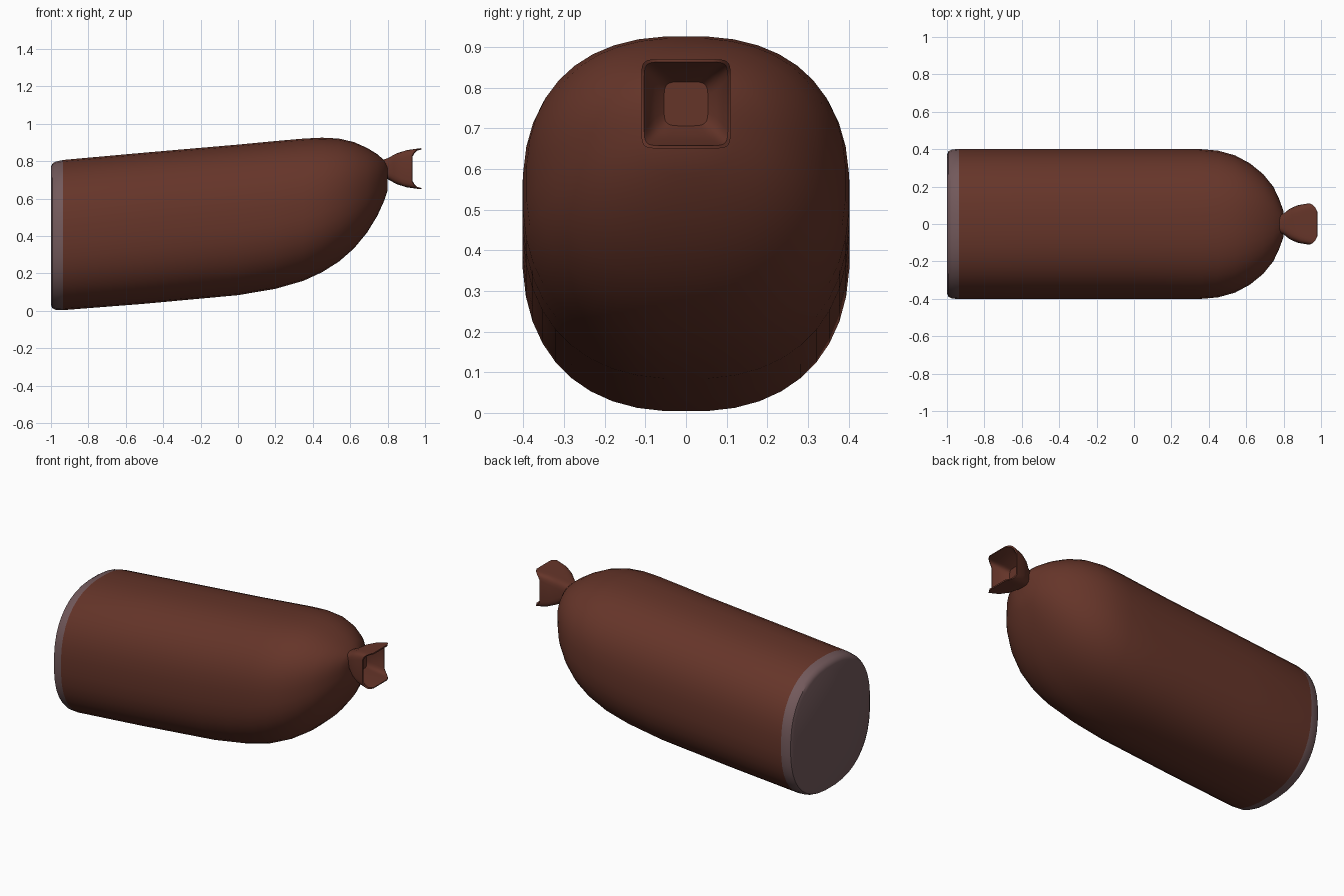
import bpy, bmesh, math

if "Cube" in bpy.data.objects:
    bpy.data.objects.remove(bpy.data.objects["Cube"])


def material(name, rgb):
    m = bpy.data.materials.new(name)
    m.diffuse_color = (*rgb, 1)
    m.use_nodes = True
    m.node_tree.nodes["Principled BSDF"].inputs["Base Color"].default_value = m.diffuse_color
    return m


def section(cz, ry, rz, power, sides):
    """Rounded-square outline in the y-z plane."""
    pts = []
    for i in range(sides):
        a = 2 * math.pi * (i + 0.5) / sides
        c, s = math.cos(a), math.sin(a)
        y = math.copysign(abs(c) ** (2 / power), c) * ry
        z = math.copysign(abs(s) ** (2 / power), s) * rz
        pts.append((y, cz + z))
    return pts


def loft(name, rings, mats, pick=lambda x: 0, angle=35):
    """Skin a list of vertex rings and close both ends."""
    bm = bmesh.new()
    loops = [[bm.verts.new(p) for p in ring] for ring in rings]
    n = len(loops[0])
    for a, b in zip(loops, loops[1:]):
        for i in range(n):
            j = (i + 1) % n
            bm.faces.new((a[i], a[j], b[j], b[i]))
    bm.faces.new(loops[0])
    bm.faces.new(loops[-1])
    bmesh.ops.recalc_face_normals(bm, faces=bm.faces)
    for f in bm.faces:
        f.material_index = pick(f.calc_center_median().x)
    me = bpy.data.meshes.new(name)
    bm.to_mesh(me)
    bm.free()
    for m in mats:
        me.materials.append(m)
    ob = bpy.data.objects.new(name, me)
    bpy.context.collection.objects.link(ob)
    bpy.ops.object.select_all(action='DESELECT')
    ob.select_set(True)
    bpy.context.view_layer.objects.active = ob
    bpy.ops.object.shade_smooth_by_angle(angle=math.radians(angle))
    return ob


casing = material("casing", (0.13, 0.035, 0.022))
cut = material("cut_end", (0.17, 0.10, 0.105))

# Sausage body: x, bottom z, top z, half width
profile = [
    (-1.0, 0.03, 0.772, 0.372), (-0.992, 0.013, 0.789, 0.39),
    (-0.975, 0.005, 0.799, 0.399), (-0.935, 0.003, 0.808, 0.403),
    (-0.5, 0.037, 0.847, 0.403), (0.0, 0.083, 0.89, 0.403),
    (0.2, 0.117, 0.909, 0.403), (0.35, 0.16, 0.922, 0.402),
    (0.45, 0.206, 0.927, 0.393), (0.54, 0.263, 0.922, 0.368),
    (0.62, 0.333, 0.903, 0.325), (0.69, 0.418, 0.872, 0.268),
    (0.745, 0.508, 0.838, 0.2), (0.78, 0.585, 0.807, 0.125),
    (0.8, 0.645, 0.785, 0.065),
]
body = [[(x, y, z) for y, z in section((lo + hi) / 2, w, (hi - lo) / 2, 2.4, 40)]
        for x, lo, hi, w in profile]
loft("sausage_body", body, [casing, cut], lambda x: 1 if x < -0.94 else 0)

# Twisted casing end: x, half size, squareness, rim bend
flare = [
    (0.77, 0.046, 3, 0), (0.80, 0.056, 3.5, 0), (0.84, 0.082, 5, 0.2),
    (0.89, 0.1, 7, 0.55), (0.955, 0.11, 10, 1), (0.957, 0.103, 10, 1),
    (0.92, 0.092, 8, 0.7), (0.88, 0.076, 6, 0.4), (0.85, 0.054, 5, 0.1),
]
knot = []
for x, r, power, bend in flare:
    ring = []
    for y, z in section(0.76, r, r, power, 32):
        u, v = abs(y) / r, abs(z - 0.76) / r
        ring.append((x + 0.04 * bend * (v * v - u * u), y, z))
    knot.append(ring)
loft("casing_end", knot, [casing], angle=40)
